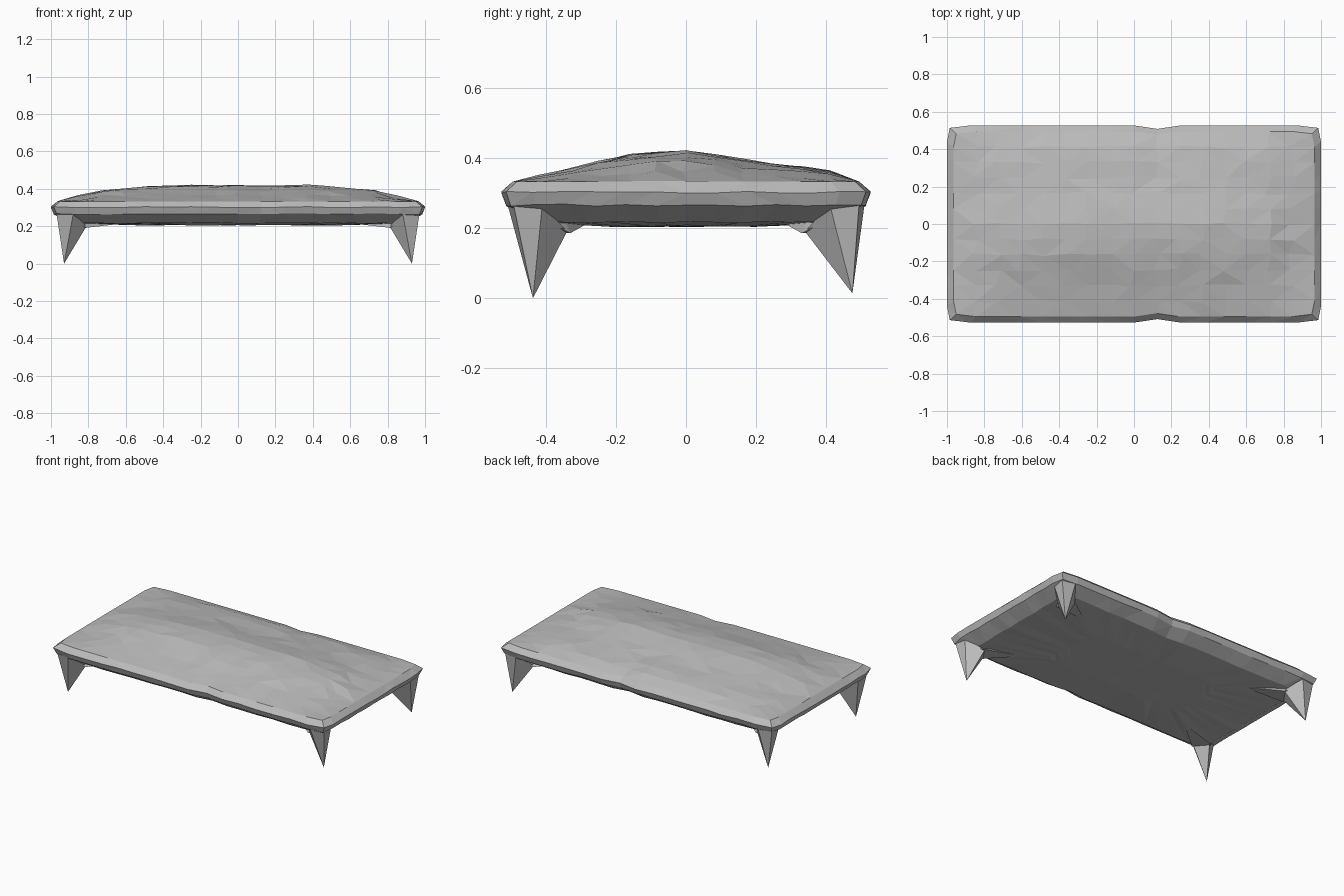
import bpy, bmesh, random

random.seed(4)
if "Cube" in bpy.data.objects:
    bpy.data.objects.remove(bpy.data.objects["Cube"], do_unlink=True)

grey = bpy.data.materials.new("light grey")
grey.use_nodes = True
grey.diffuse_color = (0.5, 0.5, 0.5, 1)
grey.node_tree.nodes["Principled BSDF"].inputs["Base Color"].default_value = (0.5, 0.5, 0.5, 1)


def finish(bm, name):
    bmesh.ops.recalc_face_normals(bm, faces=bm.faces[:])
    mesh = bpy.data.meshes.new(name)
    bm.to_mesh(mesh)
    bm.free()
    mesh.materials.append(grey)
    obj = bpy.data.objects.new(name, mesh)
    bpy.context.collection.objects.link(obj)


def lerp_profile(points, t):
    """Height on a piecewise straight profile."""
    for (a, u), (b, v) in zip(points, points[1:]):
        if t <= b:
            return u + (v - u) * max(0, t - a) / (b - a)
    return points[-1][1]


# Crown of the top: share of the rise along the length and across the width
ALONG = [(-0.97, 0), (-0.7, 0.75), (-0.35, 1), (0.4, 0.97), (0.7, 0.72), (0.97, 0)]
ACROSS = [(-0.49, 0), (-0.36, 0.33), (-0.14, 0.93), (0, 1), (0.2, 0.62), (0.4, 0.38), (0.49, 0)]
HALF_X, HALF_Y = 0.965, 0.495

# Slab top: a crowned grid with a shallow crease and notched long edges
bm = bmesh.new()
bmesh.ops.create_grid(bm, x_segments=16, y_segments=12, size=1)
for v in bm.verts:
    corner = abs(v.co.x) > 0.99 and abs(v.co.y) > 0.99
    inside = abs(v.co.x) < 0.99 and abs(v.co.y) < 0.99
    x, y = v.co.x * HALF_X, v.co.y * HALF_Y
    z = 0.333 + 0.09 * lerp_profile(ALONG, x) * lerp_profile(ACROSS, y)
    crease = abs(x - 0.12) < 0.03
    if inside:
        x += random.uniform(-0.02, 0.02)
        y += random.uniform(-0.008, 0.008)
        z += random.uniform(-0.004, 0.003) - 0.005 * crease
    elif crease:
        y *= 0.965
    if corner:
        x, y = x * 0.985, y * 0.975
    v.co = (x, y, z)

# Slab rim and underside: the outline is extruded through successive rings
for reach_x, reach_y, z in [(1.0, 0.527, 0.302), (0.985, 0.513, 0.266), (0.9, 0.44, 0.217), (0.5, 0.2, 0.206)]:
    border = [e for e in bm.edges if e.is_boundary]
    old = [v for v in bm.verts if v.is_boundary]
    sx = reach_x / max(v.co.x for v in old)
    sy = reach_y / max(v.co.y for v in old)
    new = bmesh.ops.extrude_edge_only(bm, edges=border)["geom"]
    for v in new:
        if isinstance(v, bmesh.types.BMVert):
            v.co = (v.co.x * sx, v.co.y * sy, z + random.uniform(-0.003, 0.003))
bmesh.ops.holes_fill(bm, edges=[e for e in bm.edges if e.is_boundary])
bmesh.ops.triangulate(bm, faces=bm.faces[:])
finish(bm, "slab")


def corner_hull(name, points, sx, sy):
    bm = bmesh.new()
    for x, y, z in points:
        bm.verts.new((x * sx, y * sy, z))
    bmesh.ops.convex_hull(bm, input=bm.verts[:])
    finish(bm, name)


# Pointed legs, each with a low web that runs into the underside
LEG = [(0.965, 0.41, 0.27), (0.972, 0.495, 0.28), (0.88, 0.51, 0.27),
       (0.81, 0.42, 0.2), (0.87, 0.34, 0.19), (0.9, 0.45, 0.31)]
WEB = [(0.62, 0.28, 0.214), (0.81, 0.43, 0.192), (0.88, 0.33, 0.186),
       (0.95, 0.48, 0.26), (0.8, 0.35, 0.23)]
for side, sx in (("left", 1), ("right", -1)):
    for end, sy, tip_y, tip_z in (("front", -1, 0.437, 0.0), ("back", 1, 0.475, 0.014)):
        corner_hull(f"{end}_{side}_leg", LEG + [(0.93, tip_y, tip_z)], sx, sy)
        corner_hull(f"{end}_{side}_leg_web", WEB, sx, sy)
